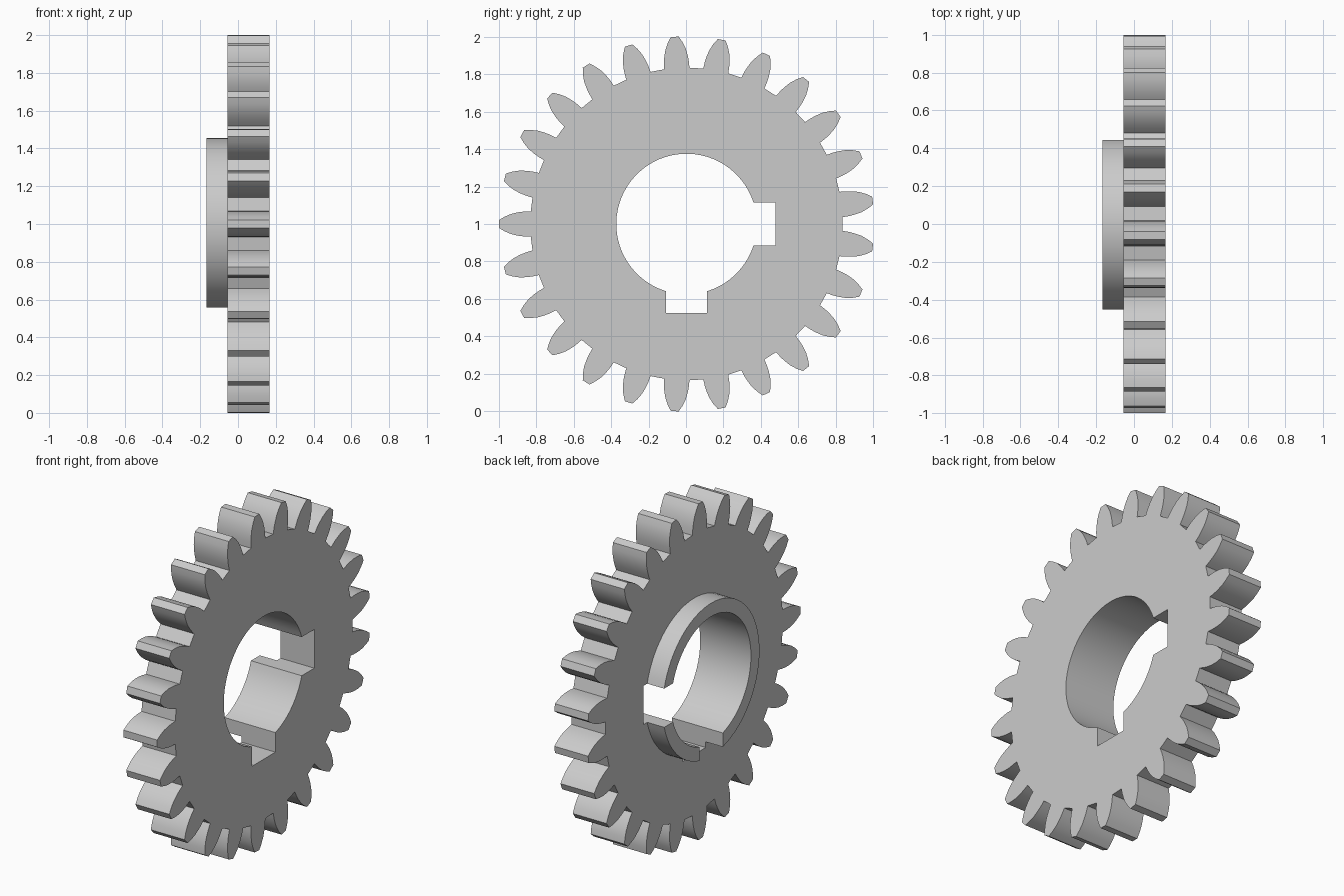
import bpy, bmesh, math
from math import asin, cos, sin, pi, radians

if "Cube" in bpy.data.objects:
    bpy.data.objects.remove(bpy.data.objects["Cube"], do_unlink=True)

TEETH = 25
BORE, HUB, KEY_DEPTH = 0.375, 0.455, 0.475
SIDE_KEY, LOW_KEY = 0.115, 0.11          # keyway half widths
X_HUB, X_BACK, X_FACE = -0.167, -0.055, 0.167
CENTRE = (0.003, 1.0)

steel = bpy.data.materials.new("plain grey")
steel.use_nodes = True
grey = (0.6, 0.6, 0.6, 1)
steel.diffuse_color = grey
steel.node_tree.nodes["Principled BSDF"].inputs["Base Color"].default_value = grey


def polar(r, a):
    return (r * cos(a), r * sin(a))


def arc(r, a0, a1):
    n = max(2, round(abs(a1 - a0) / radians(5)))
    return [polar(r, a0 + (a1 - a0) * i / n) for i in range(n + 1)]


def prism(name, loops, x0, x1, caps):
    """Extrude closed y-z loops along x; later loops are holes."""
    bm = bmesh.new()
    rims = {x0: [], x1: []}
    for loop in loops:
        rings = [[bm.verts.new((x, y + CENTRE[0], z + CENTRE[1])) for y, z in loop]
                 for x in (x0, x1)]
        n = len(loop)
        for i in range(n):
            j = (i + 1) % n
            bm.faces.new((rings[0][i], rings[0][j], rings[1][j], rings[1][i]))
            for x, ring in zip((x0, x1), rings):
                rims[x].append(bm.edges.get((ring[i], ring[j])))
    for x in caps:
        bmesh.ops.triangle_fill(bm, edges=rims[x], use_beauty=True, normal=(1, 0, 0))
    bmesh.ops.recalc_face_normals(bm, faces=bm.faces[:])
    # an open prism needs its outward side checked against the end cap
    if any(f.normal.x * (1 if f.calc_center_median().x > (x0 + x1) / 2 else -1) < -0.9
           for f in bm.faces):
        bmesh.ops.reverse_faces(bm, faces=bm.faces[:])
    mesh = bpy.data.meshes.new(name)
    bm.to_mesh(mesh)
    bm.free()
    mesh.materials.append(steel)
    obj = bpy.data.objects.new(name, mesh)
    bpy.context.collection.objects.link(obj)
    bpy.ops.object.select_all(action='DESELECT')
    obj.select_set(True)
    bpy.context.view_layer.objects.active = obj
    bpy.ops.object.shade_smooth_by_angle(angle=radians(28))
    return obj


# Toothed outline: one flank as (radius, half angle), mirrored for each tooth
flank = [(0.834, 0.0815), (0.87, 0.0765), (0.90, 0.0695),
         (0.936, 0.058), (0.97, 0.041), (1.001, 0.021)]
outline = []
for t in range(TEETH):
    mid = pi + t * 2 * pi / TEETH
    outline += [polar(r, mid - h) for r, h in flank]
    outline += [polar(r, mid + h) for r, h in reversed(flank)]


# Angles where a circle meets the side (+y) and lower (-z) keyways
def key_angles(r):
    s, b = asin(SIDE_KEY / r), asin(LOW_KEY / r)
    return s, 1.5 * pi - b, 1.5 * pi + b, 2 * pi - s


s0, l0, l1, s1 = key_angles(BORE)
bore = arc(BORE, s0, l0)
bore += [(-LOW_KEY, -KEY_DEPTH), (LOW_KEY, -KEY_DEPTH)]
bore += arc(BORE, l1, s1)
bore += [(KEY_DEPTH, -SIDE_KEY), (KEY_DEPTH, SIDE_KEY)]
prism("gear_body", [outline, bore], X_BACK, X_FACE, (X_BACK, X_FACE))

# Hub collar, split in two by the keyways
S0, L0, L1, S1 = key_angles(HUB)
prism("hub_long_arc", [arc(HUB, S0, L0) + arc(BORE, l0, s0)], X_HUB, X_BACK, (X_HUB,))
prism("hub_short_arc", [arc(HUB, L1, S1) + arc(BORE, s1, l1)], X_HUB, X_BACK, (X_HUB,))
